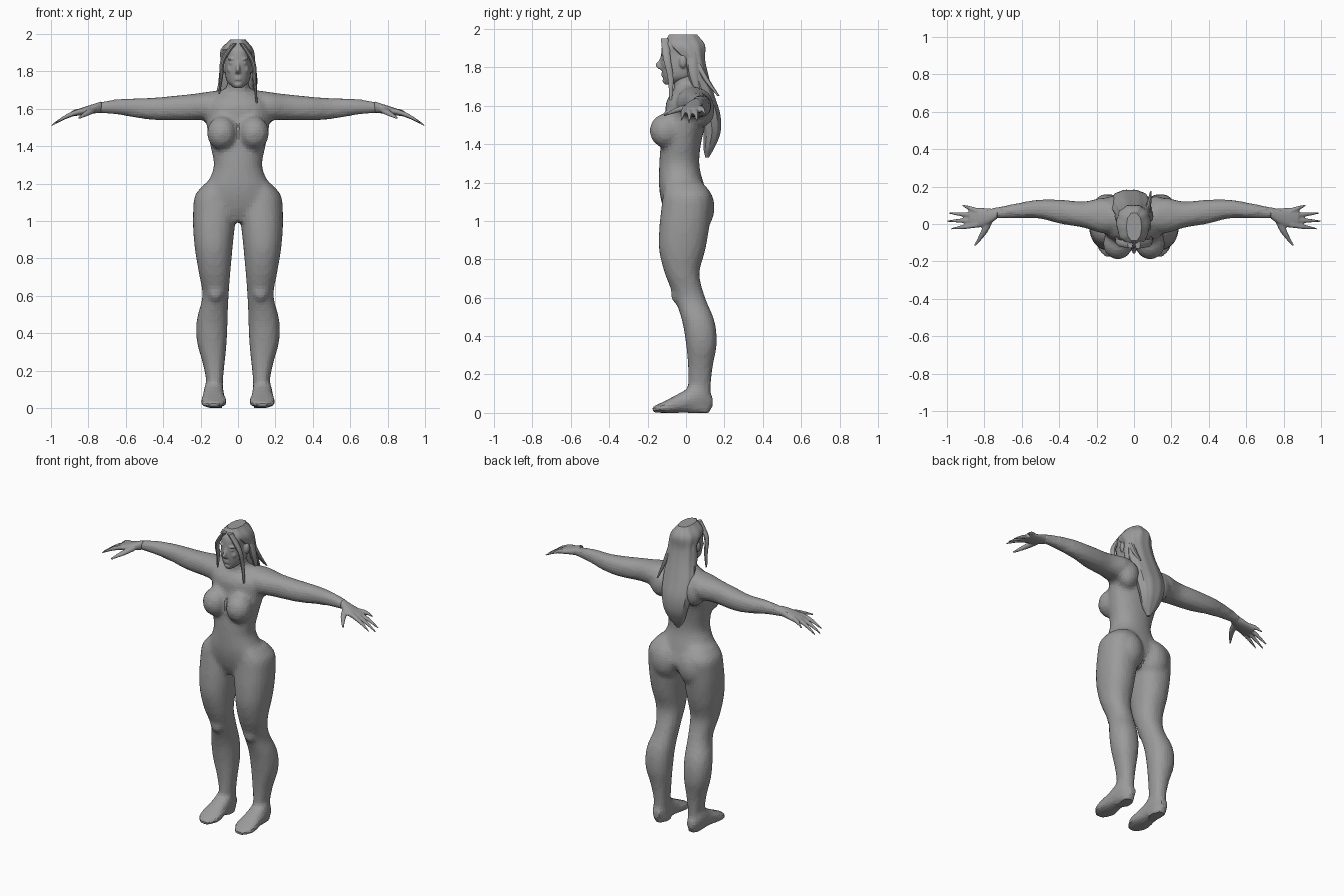
import bpy
import bmesh
import math
from mathutils import Matrix, Vector

default_cube = bpy.data.objects.get("Cube")
if default_cube:
    bpy.data.objects.remove(default_cube, do_unlink=True)

clay = bpy.data.materials.new("clay_grey")
clay.use_nodes = True
clay_colour = (.33, .33, .33, 1)
clay.diffuse_color = clay_colour
clay.node_tree.nodes["Principled BSDF"].inputs["Base Color"].default_value = clay_colour


def sample(values, t):
    """Read a smooth curve through evenly spaced values at t from 0 to 1."""
    last = len(values) - 1
    i = max(min(int(t * last), last - 1), 0)
    f = t * last - i
    a, b, c, d = (values[max(min(k, last), 0)] for k in range(i - 1, i + 3))
    return b + f / 2 * (c - a + f * (2 * a - 5 * b + 4 * c - d + f * (3 * (b - c) + d - a)))


def loft(bm, axis, along, edges, side=1, sides=24, rows=32, ridge=0):
    """Skin rounded sections that fit four silhouette edges: low, high, low, high."""
    loops = []
    for row in range(rows + 1):
        t = row / rows
        pos = sample(along, t)
        a_low, a_high, b_low, b_high = (sample(edge, t) for edge in edges)
        loop = []
        for i in range(sides):
            angle = math.tau * i / sides
            bulge = 1 + ridge * math.cos(sides / 4 * angle)
            u, v = (bulge * math.copysign(abs(w) ** .9, w)
                    for w in (math.cos(angle), math.sin(angle)))
            a = (a_low + a_high + u * (a_high - a_low)) / 2
            b = (b_low + b_high + v * (b_high - b_low)) / 2
            x, y, z = {"x": (pos, a, b), "y": (a, pos, b), "z": (a, b, pos)}[axis]
            loop.append(bm.verts.new((x * side, y, z)))
        loops.append(loop)
    for low, high in zip(loops, loops[1:]):
        for i in range(sides):
            bm.faces.new((low[i - 1], low[i], high[i], high[i - 1]))
    bm.faces.new(loops[0])
    bm.faces.new(loops[-1])


def column(bm, along, half_width, front, back):
    """Upright loft that is symmetrical across the middle."""
    loft(bm, "z", along, ([-w for w in half_width], half_width, front, back))


def strand(bm, points, width, depth, side=1, axis="z"):
    """Tapered tube whose width and depth are measured across its axis."""
    along = "xyz".index(axis)
    tracks = list(zip(*points))
    a, b = (tracks[k] for k in range(3) if k != along)
    taper = [1 - .7 * (i / (len(points) - 1)) ** 2 for i in range(len(points))]
    edges = [[value + sign * size * scale for value, scale in zip(track, taper)]
             for track, size in ((a, width), (b, depth)) for sign in (-1, 1)]
    loft(bm, axis, tracks[along], edges, side, sides=10, rows=12)


def ball(bm, centre, radii):
    matrix = Matrix.Translation(centre) @ Matrix.Diagonal((*radii, 1))
    bmesh.ops.create_icosphere(bm, subdivisions=3, radius=1, matrix=matrix)


def finish(name, bm, voxel=None, relax=2, smooth=True):
    bmesh.ops.recalc_face_normals(bm, faces=bm.faces)
    mesh = bpy.data.meshes.new(name)
    bm.to_mesh(mesh)
    bm.free()
    mesh.materials.append(clay)
    obj = bpy.data.objects.new(name, mesh)
    bpy.context.collection.objects.link(obj)
    if voxel:
        # Fuse the overlapping volumes into one skin
        fuse = obj.modifiers.new("fuse", "REMESH")
        fuse.mode = "VOXEL"
        fuse.voxel_size = voxel
        fuse.use_smooth_shade = smooth
        soften = obj.modifiers.new("soften", "SMOOTH")
        soften.factor = .5
        soften.iterations = relax
    else:
        bpy.ops.object.select_all(action="DESELECT")
        obj.select_set(True)
        bpy.context.view_layer.objects.active = obj
        bpy.ops.object.shade_smooth_by_angle(angle=math.radians(35))


# Torso and neck
body = bmesh.new()
column(body, (1, 1.7),
       half_width=(.05, .2, .18, .13, .15, .17, .16, .09),
       front=(-.09, -.12, -.14, -.14, -.13, -.11, -.1, -.04),
       back=(.05, .12, .1, .07, .08, .11, .12, .08))
column(body, (1.6, 1.8), half_width=(.07, .06, .05), front=(-.06, -.07), back=(.09, .07, .06))

for side in (1, -1):
    # Chest, buttock, shoulder blade and kneecap volumes
    ball(body, (side * .086, -.106, 1.47), (.08, .084, .09))
    ball(body, (side * .1, .05, 1.07), (.1, .1, .13))
    ball(body, (side * .12, .085, 1.58), (.07, .065, .09))
    ball(body, (side * .12, -.05, .62), (.04, .03, .05))

    # Leg, from hip to ankle
    inner = (.02, .01, .03, .05, .06, .08, .08)
    outer = (.18, .23, .24, .24, .23, .21, .19, .22, .22, .19, .17, .17, .17)
    shin = (-.11, -.12, -.13, -.14, -.14, -.11, -.06, -.02, 0, .01, .01, 0, 0)
    calf = (.09, .13, .13, .12, .1, .07, .1, .15, .16, .14, .13, .13, .13)
    loft(body, "z", (1.2, 0), (inner, outer, shin, calf), side, rows=40)

    # Foot, from heel to toes
    sole, instep = (.03, .01, 0, 0, 0), (.08, .16, .11, .06, .03)
    loft(body, "y", (.14, -.18),
         ((.1, .08, .07, .06, .1), (.15, .18, .19, .2, .16), sole, instep), side)

    # Arm, from shoulder to wrist
    arm_front = (-.04, -.05, -.02, 0, .03, .03, .03, .03)
    arm_back = (.12, .14, .12, .13, .13, .11, .09, .08)
    underside, upside = (1.54, 1.54, 1.54, 1.57, 1.58), (1.7, 1.68, 1.66, 1.65, 1.62)
    loft(body, "x", (.1, .8), (arm_front, arm_back, underside, upside), side)
finish("body", body, voxel=.017, relax=3, smooth=False)

# Hands with four fingers and a thumb
for side, label in ((1, "left_hand"), (-1, "right_hand")):
    hand = bmesh.new()
    loft(hand, "x", (.73, .88),
         ((.03, 0, -.02, -.01), (.08, .09), (1.58, 1.56), (1.64, 1.59)), side)
    for i, reach in enumerate((.92, .99, 1, .98)):
        base = Vector((.84, .07 - .025 * i, 1.588))
        tip = Vector((reach, .1 - .042 * i, 1.51 + .6 * (1 - reach)))
        knuckle = base.lerp(tip, .5) + Vector((0, 0, .008))
        strand(hand, (base, knuckle, tip), .015, .015, side, "x")
    strand(hand, ((.77, .04, 1.6), (.8, -.04, 1.58), (.85, -.115, 1.55)), .024, .018, side, "y")
    finish(label, hand, voxel=.006)

# Head with simple features
head = bmesh.new()
column(head, (1.71, 1.96),
       half_width=(.02, .06, .07, .07, .07, .03),
       front=(-.11, -.12, -.13, -.13, -.12, -.08),
       back=(-.06, .04, .07, .09, .08, .04))
nose_bridge = (-.13, -.14, -.16, -.14)
column(head, (1.86, 1.79), half_width=(.01, .01, .016), front=nose_bridge, back=(-.1, -.1))
for lip_height in (1.768, 1.756):
    ball(head, (0, -.116, lip_height), (.023, .013, .006))
ball(head, (0, -.107, 1.73), (.022, .016, .016))
for side in (1, -1):
    # Eye, brow, cheek and ear
    ball(head, (side * .03, -.11, 1.845), (.018, .016, .009))
    ball(head, (side * .03, -.11, 1.866), (.026, .02, .007))
    ball(head, (side * .038, -.1, 1.81), (.02, .018, .022))
    ball(head, (side * .08, -.015, 1.83), (.012, .02, .033))
finish("head", head, voxel=.006)

# Long hair, tapering to a point down the back
hair = bmesh.new()
right_edge = (-.04, -.09, -.09, -.1, -.12, -.12, -.1, -.07, -.03)
left_edge = (.04, .08, .09, .09, .09, .08, .06, .03, -.01)
hairline = (-.09, -.11, -.03, 0, .04, .07, .09, .09, .1)
hair_back = (.06, .1, .1, .12, .15, .18, .18, .15, .12)
loft(hair, "z", (1.97, 1.33), (right_edge, left_edge, hairline, hair_back),
     sides=40, ridge=.03)
finish("hair", hair)

# Loose locks framing the face, behind the ears and lifting off the back
locks = bmesh.new()
strand(locks, ((.02, -.11, 1.95), (.08, -.1, 1.85), (.09, -.08, 1.74), (.1, -.08, 1.63)),
       .014, .022)
strand(locks, ((-.02, -.11, 1.95), (-.08, -.1, 1.86), (-.09, -.08, 1.77), (-.1, -.07, 1.68)),
       .014, .02)
strand(locks, ((.07, .06, 1.82), (.08, .11, 1.73), (.09, .17, 1.65)), .015, .02)
for side in (1, -1):
    strand(locks, ((.07, .03, 1.88), (.09, .04, 1.76), (.09, .07, 1.64)), .016, .028, side)
finish("hair_locks", locks)
